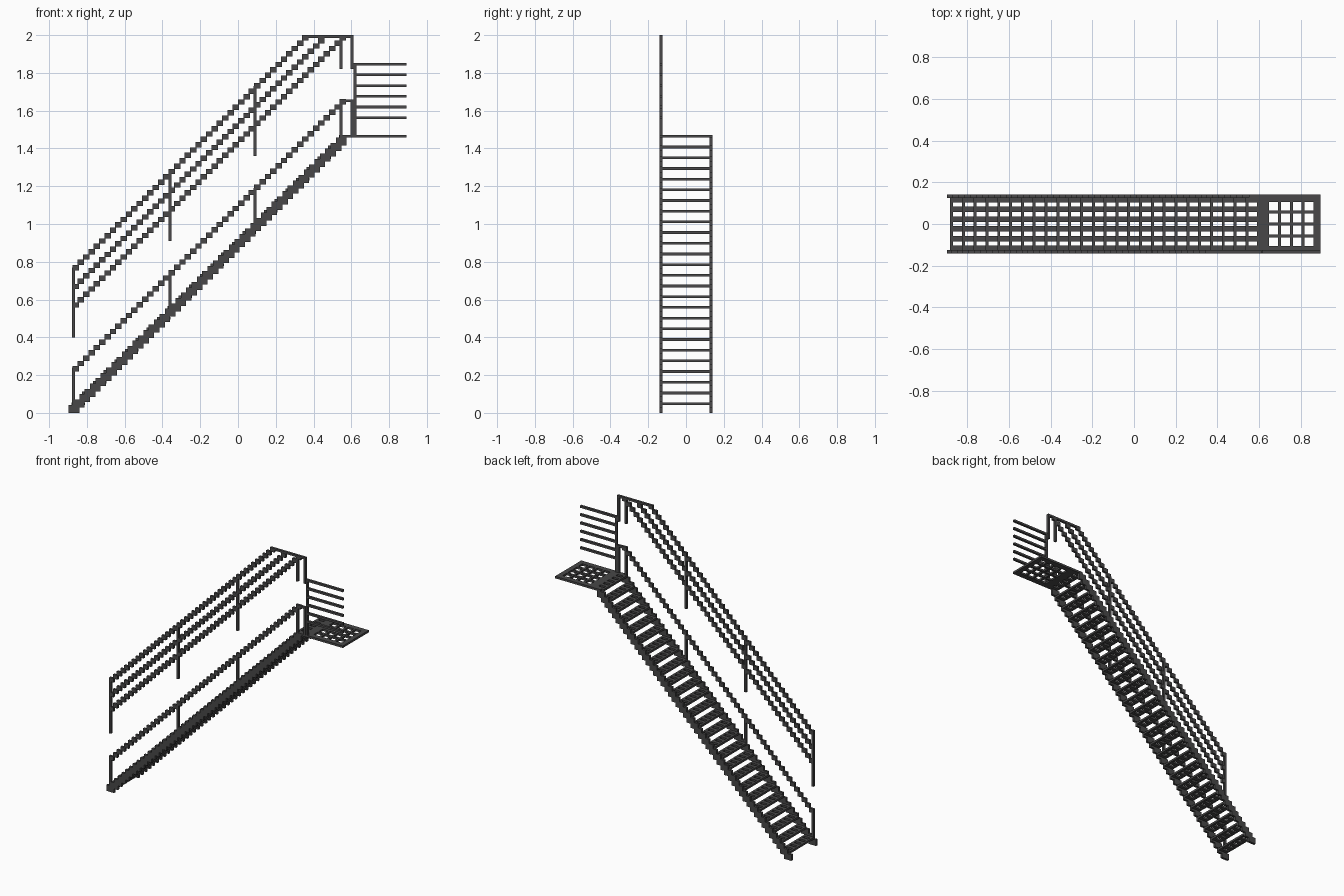
import bpy, bmesh
from mathutils import Matrix, Vector

if "Cube" in bpy.data.objects:
    bpy.data.objects.remove(bpy.data.objects["Cube"])

V = 0.01415          # bar thickness
P = 2 * V            # stair-step of the sloped bars
R = 4 * V            # rise and run of one tread
HALF = 0.1415        # half width of the stair
RAIL_Y = (-HALF, -HALF + 0.016)

steel = bpy.data.materials.new("dark_grey_steel")
steel.use_nodes = True
colour = (0.065, 0.064, 0.065, 1)
steel.diffuse_color = colour
steel.node_tree.nodes["Principled BSDF"].inputs["Base Color"].default_value = colour


def build(name, boxes):
    """One object out of boxes given as (x0, x1, y0, y1, z0, z1)."""
    bm = bmesh.new()
    for x0, x1, y0, y1, z0, z1 in boxes:
        centre = Matrix.Translation(((x0 + x1) / 2, (y0 + y1) / 2, (z0 + z1) / 2))
        size = Matrix.Diagonal((x1 - x0, y1 - y0, z1 - z0, 1))
        bmesh.ops.create_cube(bm, size=1, matrix=centre @ size)
    mesh = bpy.data.meshes.new(name)
    bm.to_mesh(mesh)
    bm.free()
    mesh.materials.append(steel)
    obj = bpy.data.objects.new(name, mesh)
    bpy.context.collection.objects.link(obj)
    return obj


def repeat(obj, count, dx, dz):
    mod = obj.modifiers.new("repeat", 'ARRAY')
    mod.count = count
    mod.use_relative_offset = False
    mod.use_constant_offset = True
    mod.constant_offset_displace = Vector((dx, 0, dz))


def grating(xs, ys, hole_x, hole_y, x0, x1, half_y, z0, z1):
    """Plate with rectangular holes centred on xs and ys, as cross bars and short bars."""
    x_edges = [x0] + [e for x in xs for e in (x - hole_x / 2, x + hole_x / 2)] + [x1]
    y_edges = [-half_y] + [e for y in ys for e in (y - hole_y / 2, y + hole_y / 2)] + [half_y]
    boxes = [(x_edges[i], x_edges[i + 1], -half_y, half_y, z0, z1)
             for i in range(0, len(x_edges), 2)]
    boxes += [(x_edges[i], x_edges[i + 1], y_edges[j], y_edges[j + 1], z0, z1)
              for i in range(1, len(x_edges) - 1, 2)
              for j in range(0, len(y_edges), 2)]
    return boxes


# Slotted treads, the last one level with the landing
tread_x = -0.846
treads = build("treads", grating([tread_x], [0.0468 * k for k in range(-2, 3)],
                                 3 * V, 0.021, tread_x - 2.5 * V, tread_x + 2.5 * V,
                                 HALF - 0.014, 0.042, 0.042 + V))
repeat(treads, 26, R, R)

# Stepped side stringers
stringers = build("stringers", [(-0.897, -0.84, *RAIL_Y, 0, 0.0425)])
repeat(stringers, 51, P, P)
stringers.modifiers.new("mirror", 'MIRROR').use_axis = (False, True, False)

# Landing with square holes
deck_z = 0.042 + 25 * R
landing = grating([0.669 + R * k for k in range(4)], [R * (k - 1.5) for k in range(4)],
                  3 * V, 3 * V, 0.595, 0.893, HALF, deck_z, deck_z + V)
for s in (-1, 1):
    y0, y1 = sorted((s * HALF, s * (HALF - 0.016)))
    landing.append((0.55, 0.595, y0, y1, deck_z, deck_z + V))
build("landing", landing)

# Sloped rails: name, top of first step, number of steps
for name, top, count in (("top_rail", 0.783, 44), ("middle_rail", 0.683, 47),
                         ("lower_rail", 0.585, 51), ("base_rail", 0.247, 51)):
    rail = build(name, [(-0.877, -0.843, *RAIL_Y, top - P, top)])
    repeat(rail, count, P, P)


def post(x, z0, z1):
    return (x - 0.0075, x + 0.0075, *RAIL_Y, z0, z1)


# Posts of the upper and base railings
build("upper_posts", [post(-0.87, 0.40, 0.77), post(-0.36, 0.91, 1.28),
                      post(0.09, 1.36, 1.73), post(0.545, 1.82, 1.99),
                      post(0.603, 1.82, 2.0)])
build("base_posts", [post(-0.87, 0.02, 0.24), post(-0.36, 0.53, 0.74),
                     post(0.09, 0.98, 1.19), post(0.545, 1.45, 1.65),
                     post(0.603, deck_z, 1.66)])

# Level pieces joining the rails at the head of the stair
build("head_bars", [(0.34, 0.61, *RAIL_Y, 2 - V, 2.0),
                    (0.54, 0.61, *RAIL_Y, 1.66 - V, 1.66)])

# Landing guard: one post and six level bars
guard = [post(0.62, deck_z, 1.853)]
guard += [(0.613, 0.893, *RAIL_Y, 1.853 - V - R * k, 1.853 - R * k) for k in range(6)]
build("landing_guard", guard)
